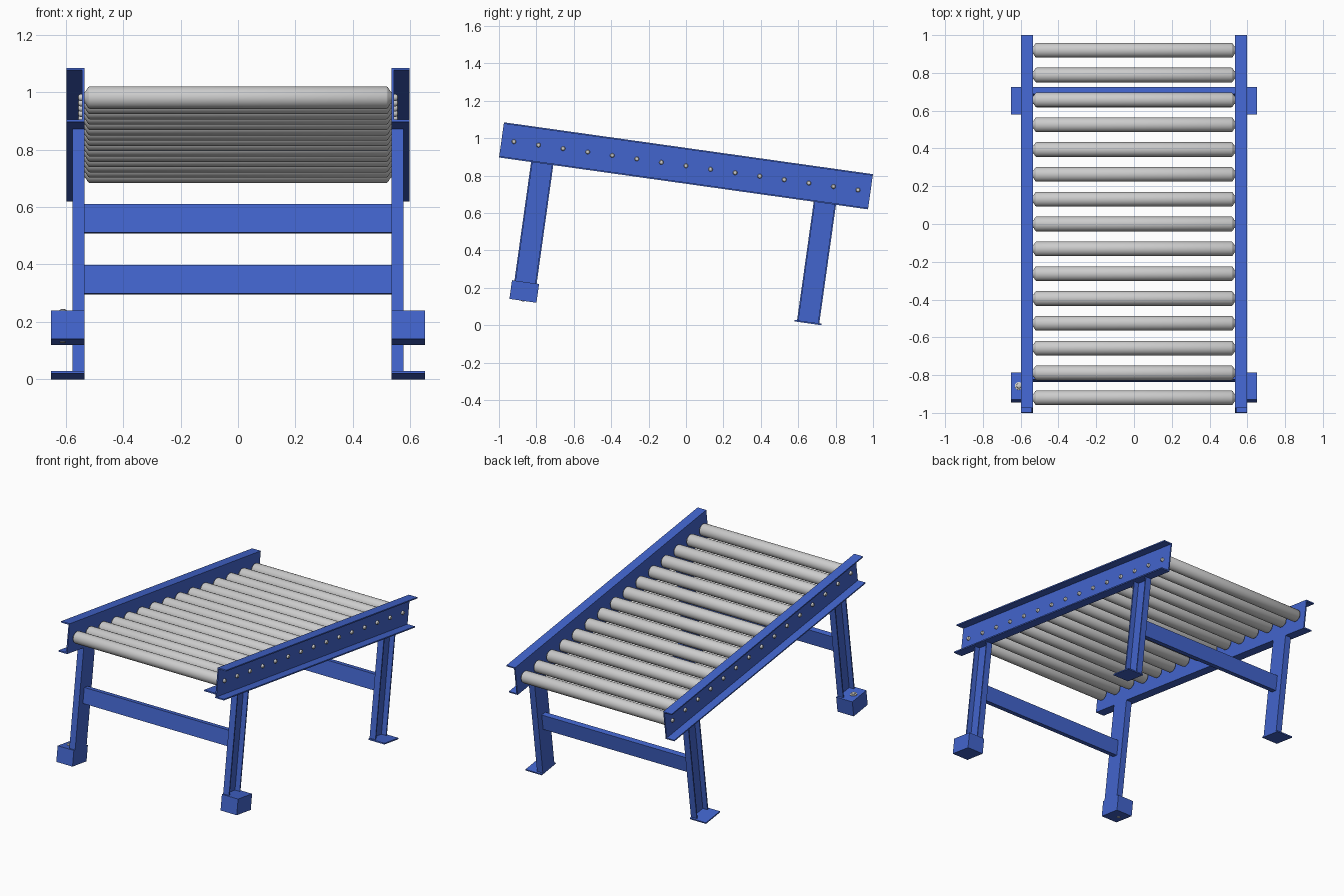
import bpy, bmesh, math
from mathutils import Matrix

if "Cube" in bpy.data.objects:
    bpy.data.objects.remove(bpy.data.objects["Cube"])

# The whole conveyor is built level, then tilted 8 degrees down towards the back
TILT = Matrix.Translation((0, 0, 0.852)) @ Matrix.Rotation(math.radians(-8), 4, 'X')
blue = bpy.data.materials.new("blue_paint")
blue.diffuse_color = (0.055, 0.13, 0.61, 1)
blue.use_nodes = True
blue.node_tree.nodes["Principled BSDF"].inputs["Base Color"].default_value = blue.diffuse_color


def add(name, bm, mat=None, mirror=False, smooth=False):
    bmesh.ops.recalc_face_normals(bm, faces=bm.faces)
    me = bpy.data.meshes.new(name)
    bm.to_mesh(me)
    bm.free()
    ob = bpy.data.objects.new(name, me)
    bpy.context.collection.objects.link(ob)
    ob.matrix_world = TILT
    if mat:
        me.materials.append(mat)
    if mirror:
        ob.modifiers.new("mirror", 'MIRROR').use_mirror_merge = False
    if smooth:
        bpy.ops.object.select_all(action='DESELECT')
        ob.select_set(True)
        bpy.context.view_layer.objects.active = ob
        bpy.ops.object.shade_smooth_by_angle(angle=math.radians(35))
    return ob


def box(name, x, y, z, mirror=True):
    bm = bmesh.new()
    bmesh.ops.create_cube(bm, size=1)
    for v in bm.verts:
        v.co = [r[0] if c < 0 else r[1] for c, r in zip(v.co, (x, y, z))]
    return add(name, bm, blue, mirror)


def channel(name, x0, x1, half, t, place):
    # C profile opening outwards in x; place(x, side, end) gives the 3D point
    prof = [(x0, -half), (x1, -half), (x1, -half + t), (x0 + t, -half + t),
            (x0 + t, half - t), (x1, half - t), (x1, half), (x0, half)]
    bm = bmesh.new()
    a, b = [[bm.verts.new(place(x, s, e)) for x, s in prof] for e in (0, 1)]
    bm.faces.new(a)
    bm.faces.new(b)
    for i in range(8):
        j = (i + 1) % 8
        bm.faces.new((a[i], a[j], b[j], b[i]))
    return add(name, bm, blue, True)


def lathe(name, prof, seg, turn=None):
    # Revolve (position, radius) pairs around the x axis
    bm = bmesh.new()
    rings = [[bm.verts.new((x, r * math.cos(math.tau * k / seg), r * math.sin(math.tau * k / seg)))
              for k in range(seg)] for x, r in prof]
    for p, q in zip(rings, rings[1:]):
        for k in range(seg):
            j = (k + 1) % seg
            bm.faces.new((p[k], p[j], q[j], q[k]))
    bm.faces.new(rings[0])
    bm.faces.new(rings[-1])
    if turn:
        bm.transform(turn)
    return add(name, bm, smooth=True)


# Side rails
channel("side_rails", 0.535, 0.597, 0.095, 0.008,
        lambda x, s, e: (x, -0.996 + 1.992 * e, s))

# Legs, feet and cross beams
for name, y in (("front", -0.763), ("back", 0.763)):
    channel(name + "_legs", 0.535, 0.577, 0.06, 0.008,
            lambda x, s, e: (x, y + s, -0.737 + 0.643 * e))
    low = -0.836 if name == "front" else -0.743
    box(name + "_feet", (0.535, 0.652), (y - 0.073, y + 0.073), (low, -0.735))
    box(name + "_cross_beam", (-0.536, 0.536), (y - 0.018, y + 0.018), (-0.453, -0.353), False)

# Rollers with tapered ends, axles and rounded axle tips
half = [(0.517, 0.039), (0.522, 0.036), (0.531, 0.022), (0.534, 0.020), (0.534, 0.012),
        (0.550, 0.012), (0.555, 0.009), (0.557, 0.004)]
first = lathe("roller", [(-x, r) for x, r in reversed(half)] + half, 32)
for i in range(15):
    ob = first
    if i:
        ob = first.copy()
        ob.name = f"roller_{i + 1}"
        bpy.context.collection.objects.link(ob)
    ob.matrix_world = TILT @ Matrix.Translation((0, -0.929 + i * 0.1327, 0))

# Bolt through the left front foot: washer, domed head and lower tip
up = Matrix.Translation((-0.61, -0.763, 0)) @ Matrix.Rotation(math.radians(-90), 4, 'Y')
lathe("foot_bolt_washer", [(-0.737, 0.021), (-0.731, 0.021), (-0.729, 0.018)], 24, up)
lathe("foot_bolt", [(-0.839, 0.010), (-0.729, 0.010), (-0.729, 0.013), (-0.724, 0.012),
                    (-0.721, 0.006)], 24, up)
